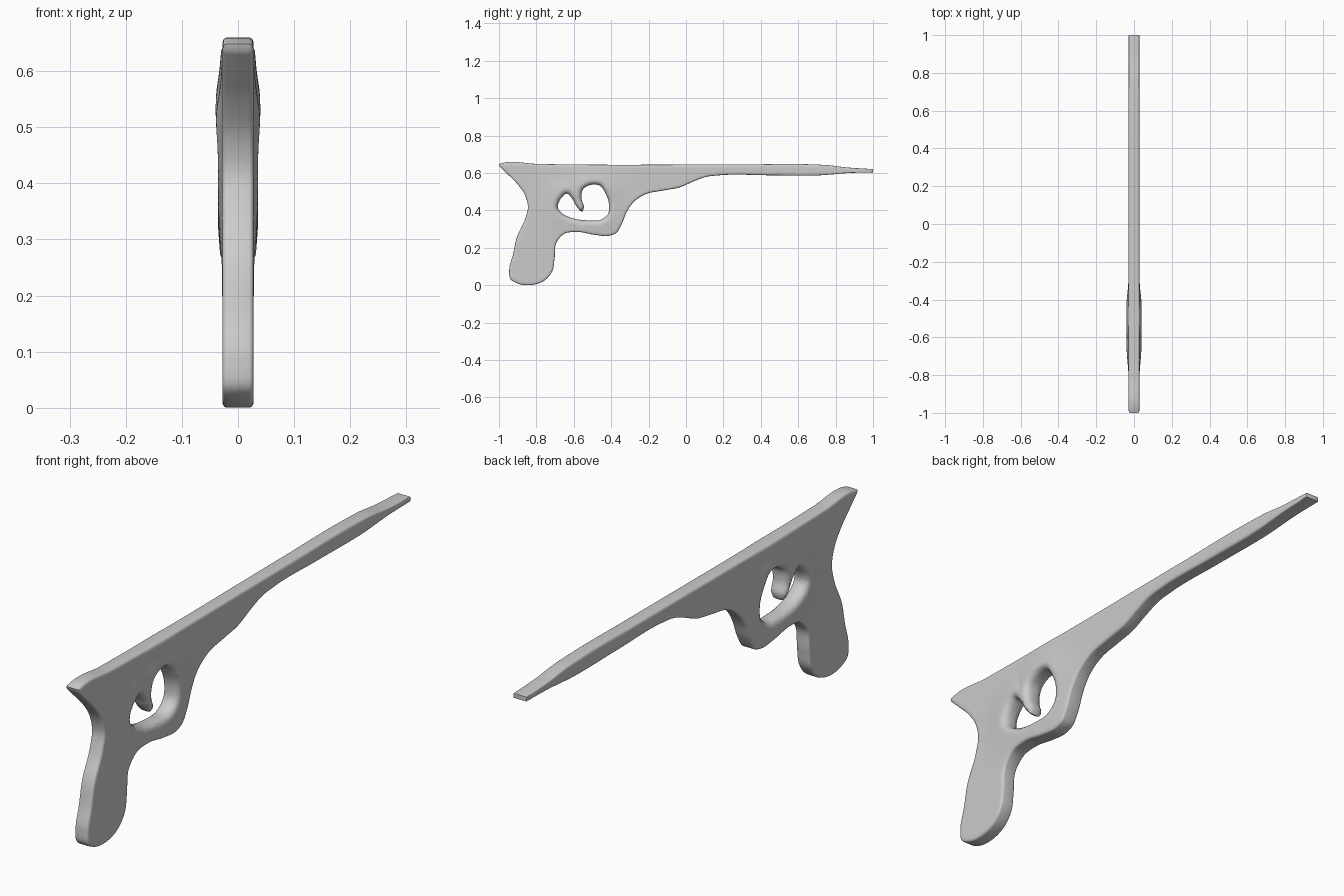
import bpy, bmesh, math
from mathutils import Vector, kdtree
from mathutils.geometry import delaunay_2d_cdt

if "Cube" in bpy.data.objects:
    bpy.data.objects.remove(bpy.data.objects["Cube"])

# Side profile (y, z): underside from muzzle back round the grip, then the top edge
UNDER = [(1, .604), (.87, .60), (.72, .588), (.45, .588), (.18, .588), (.11, .58), (.04, .555),
         (-.035, .523), (-.12, .507), (-.22, .485), (-.28, .445), (-.315, .395), (-.347, .32),
         (-.375, .278), (-.41, .265), (-.49, .27), (-.58, .285), (-.65, .275), (-.692, .23),
         (-.703, .14), (-.715, .075), (-.75, .03), (-.81, .004), (-.895, .008), (-.94, .035),
         (-.945, .085), (-.925, .165), (-.905, .255), (-.86, .355), (-.845, .42), (-.86, .48),
         (-.905, .545), (-.957, .597), (-.997, .636)]
TOP = [(-1, .648), (-.98, .654), (-.8, .649), (.3, .646), (.68, .646), (.76, .642),
       (.85, .631), (1, .621)]
# Guard opening with the trigger hanging into it
HOLE = [(-.684, .41), (-.668, .465), (-.636, .49), (-.61, .465), (-.582, .417), (-.555, .393),
        (-.546, .415), (-.558, .46), (-.55, .513), (-.515, .535), (-.46, .532), (-.43, .49),
        (-.412, .433), (-.418, .38), (-.45, .353), (-.525, .347), (-.62, .363), (-.663, .385)]
STEP = .01


def smooth_run(pts, closed=False):
    """Spline through the points, sampled at roughly STEP spacing."""
    p = [Vector(q) for q in pts]
    n = len(p)

    def tangent(i):
        if not closed and i == 0:
            return (p[1] - p[0]).normalized()
        if not closed and i == n - 1:
            return (p[-1] - p[-2]).normalized()
        a, b = p[i] - p[i - 1], p[(i + 1) % n] - p[i]
        la, lb = a.length, b.length
        return (a / la * lb + b / lb * la) / (la + lb)

    out = []
    for i in range(n if closed else n - 1):
        j = (i + 1) % n
        length = (p[j] - p[i]).length
        m0, m1 = tangent(i) * length, tangent(j) * length
        k = max(1, math.ceil(length / STEP))
        for s in range(k):
            t = s / k
            out.append(p[i] * (2*t**3 - 3*t*t + 1) + m0 * (t**3 - 2*t*t + t)
                       + p[j] * (3*t*t - 2*t**3) + m1 * (t**3 - t*t))
    if not closed:
        out.append(p[-1])
    return out


def inside(q, poly):
    hit = False
    for a, b in zip(poly, poly[1:] + poly[:1]):
        if (a.y > q.y) != (b.y > q.y) and q.x < (b.x - a.x) * (q.y - a.y) / (b.y - a.y) + a.x:
            hit = not hit
    return hit


def tree(pts):
    kd = kdtree.KDTree(len(pts))
    for i, q in enumerate(pts):
        kd.insert((q.x, q.y, 0), i)
    kd.balance()
    return lambda q: kd.find((q.x, q.y, 0))[2]


outer = smooth_run(UNDER) + smooth_run(TOP)
# Split the flat muzzle face so distances stay accurate there
outer += [Vector((1, .615)), Vector((1, .610))]
hole = smooth_run(HOLE, True)
dist_outer, dist_hole = tree(outer), tree(hole)


def edge_radius(q):
    return .009 if q.x < .65 else max(.002, .009 - .02 * (q.x - .65))


HOLE_R = .027


def drop(d, r):
    return 0 if d >= r else r - math.sqrt(max(0, r*r - (r - d)**2))


def half_width(q):
    dh = dist_hole(q)
    swell = math.exp(-(dh / .085)**2) * (.008 + .005 * math.exp(-((q.y - .53) / .06)**2))
    w = .028 + swell - drop(dist_outer(q), edge_radius(q)) - drop(dh, HOLE_R)
    return max(w, .006)


# Rings of points following each edge, plus an even grid, to carry the rounding
points = outer + hole
edges = []
for start, loop in ((0, outer), (len(outer), hole)):
    n = len(loop)
    edges += [(start + i, start + (i + 1) % n) for i in range(n)]
extra = []
for loop, is_hole in ((outer, False), (hole, True)):
    n = len(loop)
    dist = dist_hole if is_hole else dist_outer
    for frac in (.1, .35, 1):
        for i, q in enumerate(loop):
            t = (loop[(i + 1) % n] - loop[i - 1]).normalized()
            off = frac * (HOLE_R if is_hole else edge_radius(q))
            for sign in (1, -1):
                c = q + Vector((-t.y, t.x)) * off * sign
                if dist(c) > off * .93 and inside(c, outer) and not inside(c, hole):
                    extra.append(c)
for i in range(-82, 84):
    for j in range(56):
        c = Vector((i * .012, j * .012))
        if dist_outer(c) > .014 and dist_hole(c) > .008 and inside(c, outer) and not inside(c, hole):
            extra.append(c)

verts, _, faces, _, _, _ = delaunay_2d_cdt(points + extra, edges, [], 0, 1e-5)

# Two mirrored skins joined by a wall along every open edge
bm = bmesh.new()
widths = [half_width(v) for v in verts]
right = [bm.verts.new((w, v.x, v.y)) for v, w in zip(verts, widths)]
left = [bm.verts.new((-w, v.x, v.y)) for v, w in zip(verts, widths)]
use = {}
for f in faces:
    c = sum((verts[i] for i in f), Vector((0, 0))) / len(f)
    if not inside(c, outer) or inside(c, hole):
        continue
    bm.faces.new([right[i] for i in f])
    bm.faces.new([left[i] for i in reversed(f)])
    for a, b in zip(f, list(f[1:]) + [f[0]]):
        use.setdefault(frozenset((a, b)), []).append((a, b))
for pairs in use.values():
    if len(pairs) == 1:
        a, b = pairs[0]
        bm.faces.new([right[b], right[a], left[a], left[b]])
bmesh.ops.delete(bm, geom=[v for v in bm.verts if not v.link_faces], context='VERTS')
bmesh.ops.recalc_face_normals(bm, faces=bm.faces)

mesh = bpy.data.meshes.new("pistol_body")
bm.to_mesh(mesh)
bm.free()
body = bpy.data.objects.new("pistol_body", mesh)
bpy.context.collection.objects.link(body)
bpy.context.view_layer.objects.active = body
body.select_set(True)
bpy.ops.object.shade_smooth_by_angle(angle=math.radians(45))
